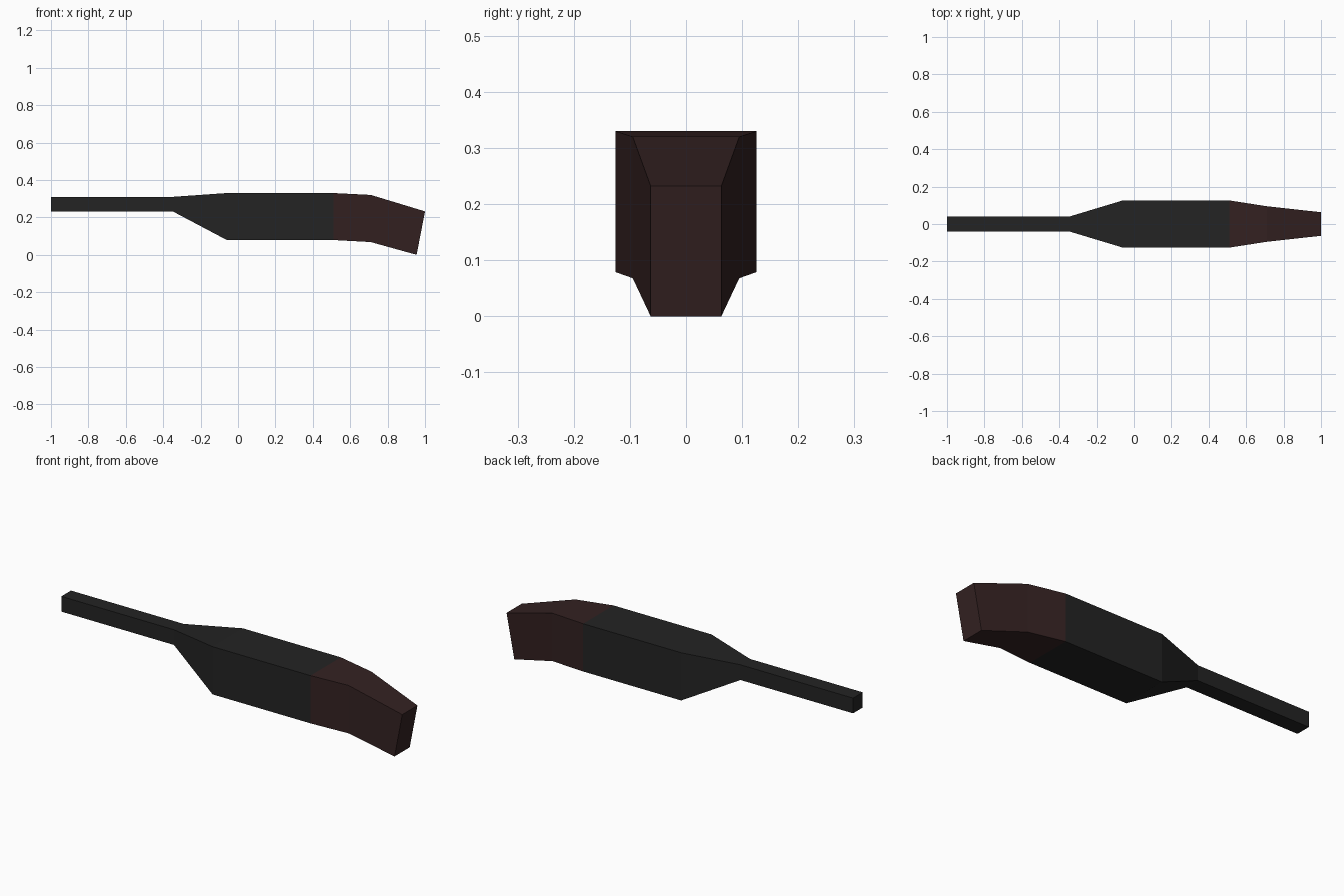
import bpy, bmesh

if "Cube" in bpy.data.objects:
    bpy.data.objects.remove(bpy.data.objects["Cube"])


def material(name, rgb):
    m = bpy.data.materials.new(name)
    m.diffuse_color = (*rgb, 1)
    m.use_nodes = True
    m.node_tree.nodes["Principled BSDF"].inputs["Base Color"].default_value = m.diffuse_color
    return m


def loft(name, stations, mat, cap_start=False, cap_end=False):
    """Rectangular sections: (x top, x bottom, half width, z bottom, z top)."""
    bm = bmesh.new()
    rings = []
    for xt, xb, w, z0, z1 in stations:
        corners = [(xb, -w, z0), (xb, w, z0), (xt, w, z1), (xt, -w, z1)]
        rings.append([bm.verts.new(c) for c in corners])
    for a, b in zip(rings, rings[1:]):
        for i in range(4):
            j = (i + 1) % 4
            bm.faces.new((a[i], b[i], b[j], a[j]))
    # close only the exposed ends
    if cap_start:
        bm.faces.new(rings[0])
    if cap_end:
        bm.faces.new(rings[-1][::-1])
    for f in bm.faces:
        if len(f.edges) == 4:
            f.smooth = False
    # the sections run anticlockwise seen from -x, so orient sides outward
    for f in bm.faces:
        f.normal_update()
        c = f.calc_center_median()
        ref = stations[0] if c.x < (stations[0][0] + stations[-1][0]) / 2 else stations[-1]
        mid_x = (stations[0][0] + stations[-1][0]) / 2
        out = c.copy()
        out.x -= mid_x
        out.z -= (ref[3] + ref[4]) / 2
        if abs(f.normal.x) > 0.9:
            out.y = out.z = 0
        else:
            out.x = 0
        if f.normal.dot(out) < 0:
            f.normal_flip()
    me = bpy.data.meshes.new(name)
    bm.to_mesh(me)
    bm.free()
    me.materials.append(mat)
    ob = bpy.data.objects.new(name, me)
    bpy.context.collection.objects.link(ob)
    return ob


metal = material("dark grey metal", (0.017, 0.017, 0.017))
wood = material("dark brown wood", (0.034, 0.0155, 0.0155))

# thin square tube
neck = (-0.345, -0.345, 0.04, 0.23, 0.31)
loft("barrel", [(-1, -1, 0.04, 0.23, 0.31), neck], metal, cap_start=True)

# flared neck and main housing
joint = (0.51, 0.51, 0.126, 0.079, 0.33)
loft("flare", [neck, (-0.06, -0.06, 0.126, 0.079, 0.33)], metal)
loft("housing", [(-0.06, -0.06, 0.126, 0.079, 0.33), joint], metal)

# tapering drooped grip
loft("grip", [joint, (0.71, 0.71, 0.095, 0.068, 0.32),
              (1.0, 0.955, 0.063, 0, 0.232)], wood, cap_end=True)
